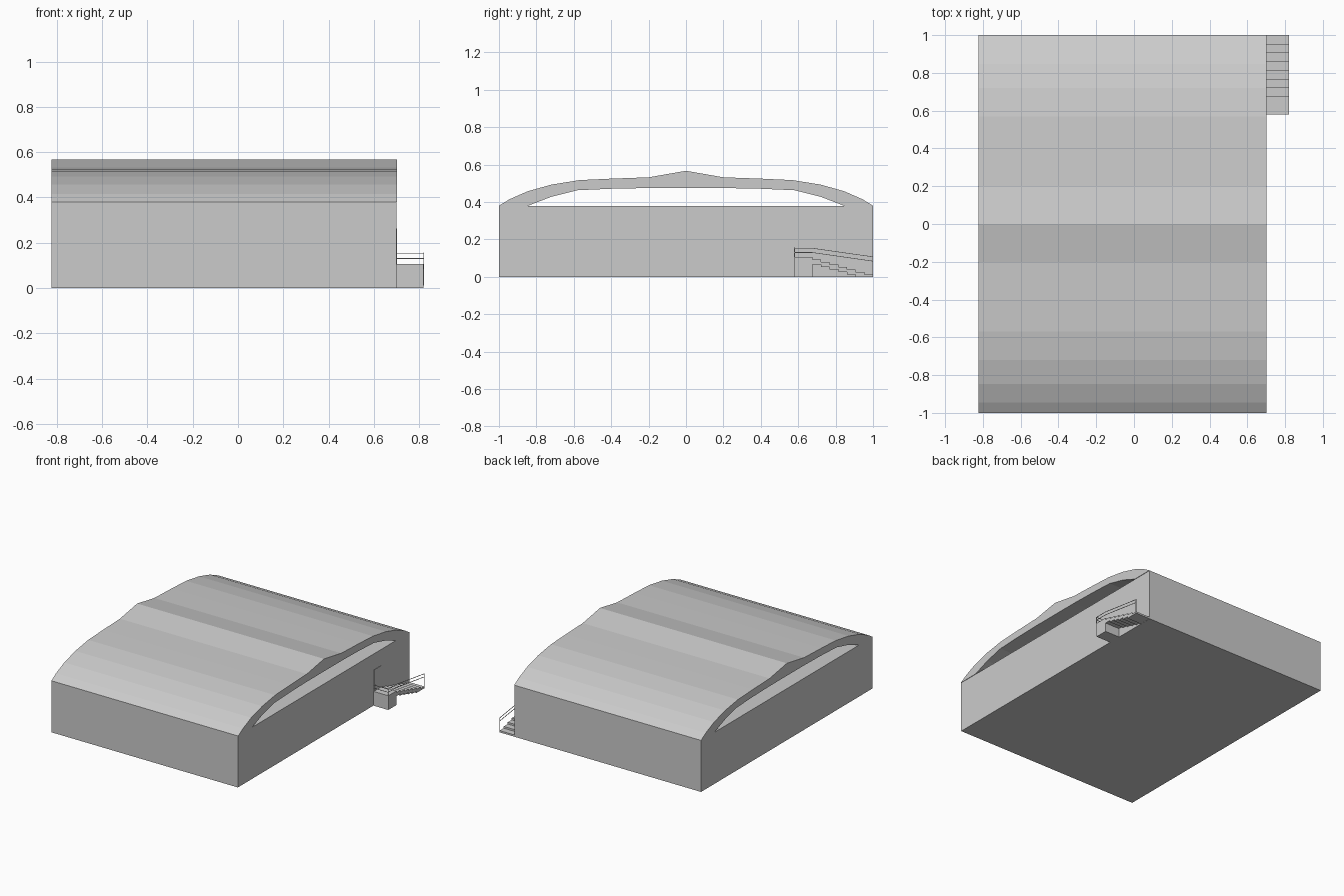
import bpy, bmesh
from mathutils import Vector

if "Cube" in bpy.data.objects:
    bpy.data.objects.remove(bpy.data.objects["Cube"])

X0, X1 = -0.823, 0.70      # hall ends
SX = 0.82                  # outer edge of the stair


def finish(name, bm):
    bmesh.ops.recalc_face_normals(bm, faces=bm.faces)
    me = bpy.data.meshes.new(name)
    bm.to_mesh(me)
    bm.free()
    ob = bpy.data.objects.new(name, me)
    bpy.context.collection.objects.link(ob)
    return ob


def extrude_x(name, profile, xa, xb):
    """Closed (y, z) profile pushed along x."""
    bm = bmesh.new()
    face = bm.faces.new([bm.verts.new((xa, y, z)) for y, z in profile])
    res = bmesh.ops.extrude_face_region(bm, geom=[face])
    verts = [v for v in res["geom"] if isinstance(v, bmesh.types.BMVert)]
    bmesh.ops.translate(bm, verts=verts, vec=(xb - xa, 0, 0))
    return finish(name, bm)


def box(name, x, y, z):
    return extrude_x(name, [(y[0], z[0]), (y[1], z[0]), (y[1], z[1]), (y[0], z[1])], *x)


def bars(name, paths, r=0.0015):
    """Thin square bars along polylines."""
    bm = bmesh.new()
    for path in paths:
        for a, b in zip(path, path[1:]):
            a, b = Vector(a), Vector(b)
            d = b - a
            m = d.to_track_quat('Z', 'Y').to_matrix().to_4x4()
            m.translation = (a + b) / 2
            new = bmesh.ops.create_cube(bm, size=1)["verts"]
            bmesh.ops.scale(bm, verts=new, vec=(2 * r, 2 * r, d.length))
            bmesh.ops.transform(bm, verts=new, matrix=m)
    return finish(name, bm)


# Hall body
box("hall_walls", (X0, X1 - 0.001), (-1, 1), (0, 0.38))

# Arched roof shell, half profiles mirrored about the ridge
outer = [(-1, 0.38), (-0.945, 0.414), (-0.848, 0.457), (-0.72, 0.493),
         (-0.57, 0.517), (-0.4, 0.525), (-0.2, 0.532), (0, 0.567)]
inner = [(-0.845, 0.38), (-0.72, 0.428), (-0.58, 0.463), (-0.4, 0.471), (-0.2, 0.475)]
top = outer + [(-y, z) for y, z in outer[-2::-1]]
under = inner + [(-y, z) for y, z in inner[::-1]]
extrude_x("roof_shell", top + under[::-1], X0, X1 + 0.002)

# Landing and door
Y0, Y1, LZ = 0.58, 0.675, 0.105
box("landing", (X1 - 0.001, SX), (Y0, Y1), (0, LZ))
box("door", (X1 - 0.001, X1 + 0.002), (Y0 + 0.008, Y1 - 0.005), (LZ, 0.262))

# Steps with a stepped underside
N = 7
run, rise, thick = (1 - Y1) / N, LZ / (N + 1), 0.0265
upper, lower = [], []
for i in range(N):
    z = LZ - rise * (i + 1)
    ya, yb = Y1 + run * i, Y1 + run * (i + 1)
    upper += [(ya, z), (yb, z)]
    if z - thick > 0.002:
        lower += [(ya, z - thick), (yb, z - thick)]
        last = yb
lower += [(last, 0), (1, 0)]
extrude_x("steps", upper + lower[::-1], X1, SX)

# Handrails and posts
rails = [[(X1, Y0, LZ + h), (SX, Y0, LZ + h), (SX, Y1, LZ + h), (SX, 0.999, LZ + h - 0.046)]
         for h in (0.025, 0.048)]
bars("handrails", rails)
posts = [[(SX, Y0, LZ), (SX, Y0, 0.156)], [(SX, 0.999, 0.01), (SX, 0.999, 0.109)]]
bars("rail_posts", posts)
